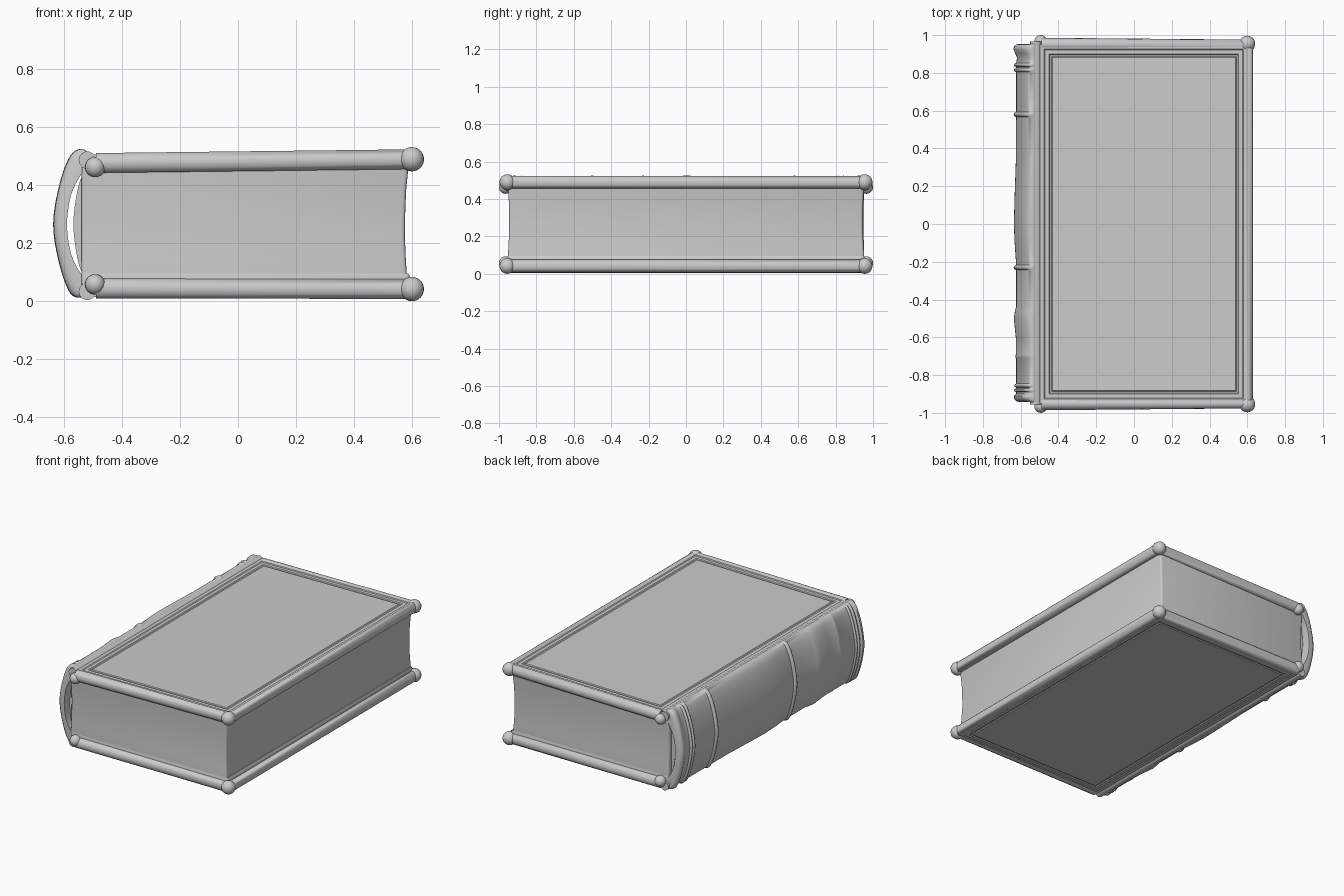
import bpy, bmesh, math
from mathutils import Vector, Matrix

if "Cube" in bpy.data.objects:
    bpy.data.objects.remove(bpy.data.objects["Cube"])


def finish(name, bm, angle=40):
    bmesh.ops.recalc_face_normals(bm, faces=bm.faces)
    me = bpy.data.meshes.new(name)
    bm.to_mesh(me)
    bm.free()
    ob = bpy.data.objects.new(name, me)
    bpy.context.collection.objects.link(ob)
    bpy.ops.object.select_all(action='DESELECT')
    ob.select_set(True)
    bpy.context.view_layer.objects.active = ob
    bpy.ops.object.shade_smooth_by_angle(angle=math.radians(angle))
    return ob


def loft(name, rings, angle=40):
    """Skin a list of equal-length closed rings and cap both ends."""
    bm = bmesh.new()
    vs = [[bm.verts.new(p) for p in r] for r in rings]
    n = len(vs[0])
    for a, b in zip(vs, vs[1:]):
        for i in range(n):
            j = (i + 1) % n
            bm.faces.new((a[i], a[j], b[j], b[i]))
    bm.faces.new(vs[0])
    bm.faces.new(vs[-1])
    return finish(name, bm, angle)


def roll(name, path, r):
    """Round rail swept along a polyline."""
    cu = bpy.data.curves.new(name, 'CURVE')
    cu.dimensions = '3D'
    cu.bevel_depth, cu.bevel_resolution, cu.use_fill_caps = r, 5, True
    sp = cu.splines.new('POLY')
    sp.points.add(len(path) - 1)
    for p, co in zip(sp.points, path):
        p.co = (*co, 1)
    tmp = bpy.data.objects.new(name + "_path", cu)
    bpy.context.collection.objects.link(tmp)
    bm = bmesh.new()
    bm.from_mesh(tmp.to_mesh())
    tmp.to_mesh_clear()
    bpy.data.objects.remove(tmp)
    return finish(name, bm, 50)


def knob(name, co, r):
    bm = bmesh.new()
    bmesh.ops.create_uvsphere(bm, u_segments=20, v_segments=12, radius=r,
                              matrix=Matrix.Translation(co))
    return finish(name, bm)


def smooth_curve(pts, steps=5):
    """Catmull-Rom through 2D points."""
    p = [Vector(q) for q in pts]
    p = [2 * p[0] - p[1]] + p + [2 * p[-1] - p[-2]]
    out = []
    for a, b, c, d in zip(p, p[1:], p[2:], p[3:]):
        for k in range(steps):
            t = k / steps
            out.append(0.5 * (2 * b + (c - a) * t + (2 * a - 5 * b + 4 * c - d) * t * t
                              + (3 * b - a - 3 * c + d) * t ** 3))
    return out + [p[-2]]


# covers: tooled board, rolled rim on three sides, knobs at corners and joints
def cover(tag, z0, z1, out):
    def zc(x):
        return z0 + (z1 - z0) * (x + 0.5) / 1.1

    bm = bmesh.new()
    bmesh.ops.create_cube(bm, size=1)
    for v in bm.verts:
        v.co = (0.0525 + v.co.x * 1.105, v.co.y * 1.9, v.co.z * 0.06)
    bm.normal_update()
    face = [f for f in bm.faces if f.normal.z * out > 0.9]
    for width, depth in ((0.035, 0), (0.007, -0.004), (0.03, 0), (0.006, -0.005),
                         (0.012, 0), (0.006, 0.005)):
        bmesh.ops.inset_region(bm, faces=face, thickness=width, depth=depth)
    for v in bm.verts:
        v.co.z += zc(v.co.x)
    finish(tag + "_board", bm, 25)

    roll(tag + "_rim", [(-0.49, -0.951, zc(-0.49)), (0.605, -0.951, zc(0.605)),
                        (0.605, 0.951, zc(0.605)), (-0.49, 0.951, zc(-0.49))], 0.035)
    roll(tag + "_joint", [(-0.52, -0.955, zc(-0.5) + out * 0.01),
                          (-0.52, 0.965, zc(-0.5) + out * 0.01)], 0.03)
    for s, side in ((-1, "front"), (1, "back")):
        knob(f"{tag}_corner_knob_{side}", (0.6, s * 0.955, zc(0.6)), 0.042)
        knob(f"{tag}_joint_knob_{side}", (-0.493, s * 0.965, zc(-0.5) - out * 0.014), 0.035)


cover("top_cover", 0.477, 0.49, 1)
cover("bottom_cover", 0.044, 0.042, -1)


# page block: softly waisted rounded rectangle lofted upward
def page_ring(z, x1, y1, x0=-0.54, r=0.012):
    ring = []
    for cx, cy, a0 in ((x1 - r, y1 - r, 0), (x0 + r, y1 - r, 90),
                       (x0 + r, -y1 + r, 180), (x1 - r, -y1 + r, 270)):
        for k in range(4):
            a = math.radians(a0 + 30 * k)
            ring.append((cx + r * math.cos(a), cy + r * math.sin(a), z))
    return ring


loft("page_block", [page_ring(*s) for s in (
    (0.05, 0.585, 0.952), (0.1, 0.582, 0.952), (0.15, 0.579, 0.949), (0.22, 0.576, 0.946),
    (0.3, 0.577, 0.945), (0.38, 0.58, 0.947), (0.44, 0.586, 0.95), (0.48, 0.59, 0.952))])
loft("endpaper", [page_ring(*s) for s in (
    (0.05, 0.592, 0.954), (0.088, 0.592, 0.954), (0.095, 0.588, 0.952))])

# rounded back of the pages, set inside the hollow of the spine
back = smooth_curve([(-0.52, 0.46), (-0.55, 0.4), (-0.568, 0.265), (-0.55, 0.13), (-0.52, 0.07)])
loft("page_back", [[(p.x, y, p.y) for p in back] for y in (-0.92, 0.92)])

# spine shell: crescent section whose outer side swells at the raised bands
outer = smooth_curve([(-0.5, 0.5), (-0.535, 0.522), (-0.568, 0.495), (-0.603, 0.40),
                      (-0.624, 0.265), (-0.603, 0.13), (-0.568, 0.035), (-0.535, 0.016),
                      (-0.5, 0.03)])
inner = smooth_curve([(-0.5, 0.06), (-0.535, 0.085), (-0.575, 0.16), (-0.59, 0.265),
                      (-0.575, 0.37), (-0.535, 0.445), (-0.5, 0.47)])


def band(y, h, w=0.014):
    return [(y - w, 0), (y - w * 0.6, h * 0.8), (y, h), (y + w * 0.6, h * 0.8), (y + w, 0)]


stations = [(-0.943, -0.018), (-0.938, -0.002), (-0.925, 0.012), (-0.91, 0.012), (-0.9, 0)]
stations += band(-0.88, 0.012, 0.01) + band(-0.855, 0.01, 0.01) + band(-0.7, 0.003)
stations += [(-0.6, 0.002), (-0.5, 0.012), (-0.455, 0.006), (-0.44, 0)]
stations += band(-0.23, 0.013) + [(-0.1, 0.008), (0.0, 0.012), (0.15, 0.008), (0.35, 0.001)]
stations += band(0.58, 0.013) + band(0.815, 0.012, 0.01) + band(0.842, 0.013, 0.01)
stations += [(0.88, -0.005), (0.905, 0.006), (0.925, 0.014), (0.94, 0.012),
             (0.95, 0.0), (0.953, -0.015)]


def spine_ring(y, swell):
    ring = []
    for p in outer:
        d = Vector((p.x + 0.45, (p.y - 0.265) * 0.35)).normalized()
        w = min(1, max(0, (-0.52 - p.x) / 0.05))
        ring.append((p.x + d.x * swell * w, y, p.y + d.y * swell * w))
    return ring + [(p.x, y, p.y) for p in inner]


loft("spine", [spine_ring(*s) for s in stations], 50)
